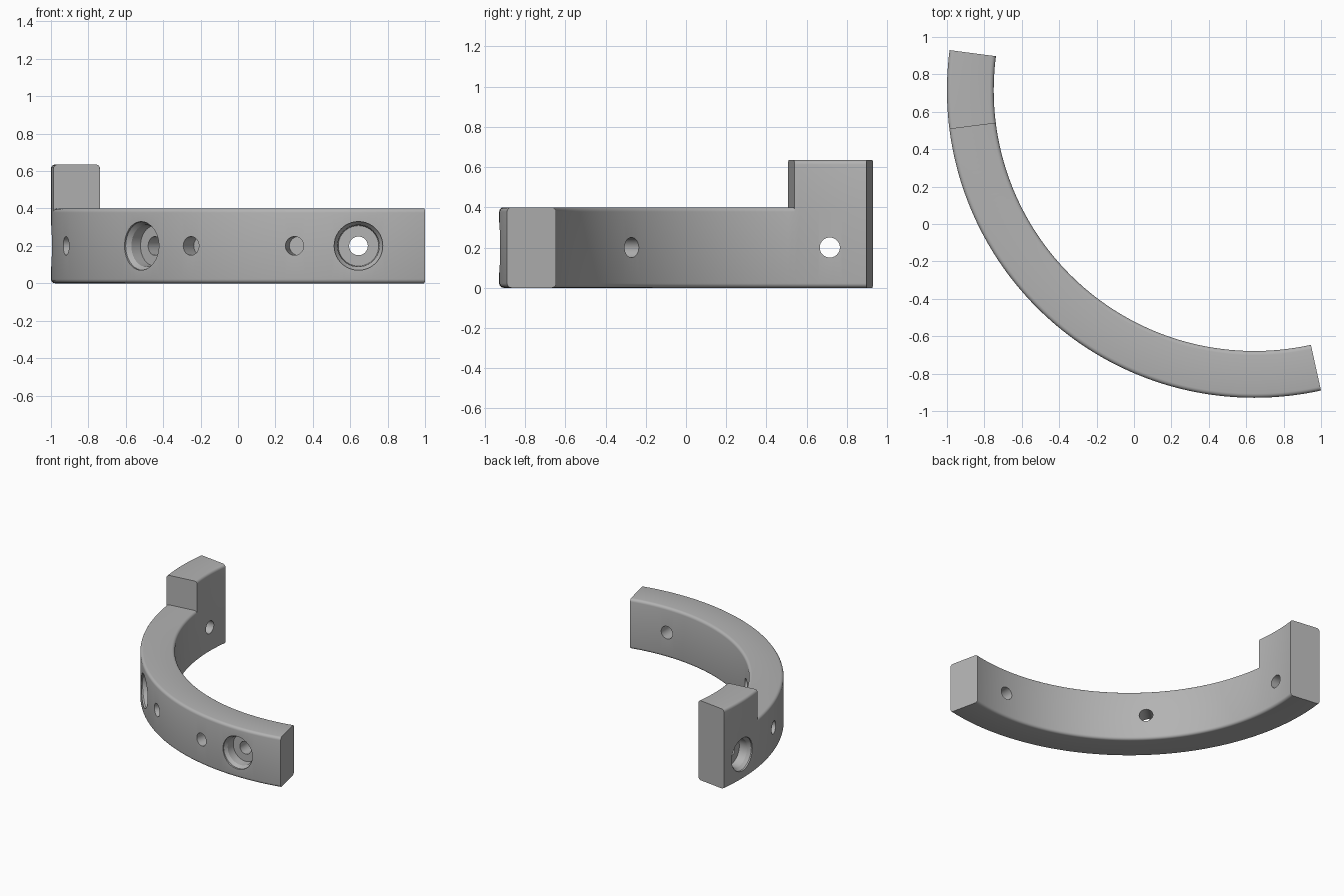
import bpy, bmesh
from math import cos, sin, radians, pi

cube = bpy.data.objects.get("Cube")
if cube:
    bpy.data.objects.remove(cube, do_unlink=True)

CX, CY = 0.644, 0.715            # centre of the arc
R_OUT, R_IN = 1.644, 1.394
BASE_H, POST_H = 0.40, 0.635
FILLET, STEPS = 0.022, 4
START, SEAM, END = 172.5, 187.25, 282.5


def polar(r, z, deg):
    a = radians(deg)
    return (CX + r * cos(a), CY + r * sin(a), z)


def corner(r, z, first):
    """Rounded corner of the cross-section, as (radius, height) points."""
    angles = [radians(first + 90 * i / STEPS) for i in range(STEPS + 1)]
    return [(r + FILLET * cos(a), z + FILLET * sin(a)) for a in angles]


def top_corners(height):
    z = height - FILLET
    return corner(R_OUT - FILLET, z, 0) + corner(R_IN + FILLET, z, 90)


def new_object(name, bm):
    bmesh.ops.recalc_face_normals(bm, faces=bm.faces)
    mesh = bpy.data.meshes.new(name)
    bm.to_mesh(mesh)
    bm.free()
    obj = bpy.data.objects.new(name, mesh)
    bpy.context.collection.objects.link(obj)
    return obj


def add_ring(bm, points, deg):
    return [bm.verts.new(polar(r, z, deg)) for r, z in points]


def bridge(bm, rings):
    for a, b in zip(rings, rings[1:]):
        for i in range(len(a)):
            j = (i + 1) % len(a)
            bm.faces.new((a[i], a[j], b[j], b[i]))


# Curved bracket: low arc with a taller post at one end
bottom = corner(R_IN + FILLET, FILLET, 180) + corner(R_OUT - FILLET, FILLET, 270)
low, high = top_corners(BASE_H), top_corners(POST_H)
post_profile = bottom + [low[0]] + high + [low[-1]]

bm = bmesh.new()
seam_bottom = add_ring(bm, bottom, SEAM)
seam_low = add_ring(bm, low, SEAM)
seam_high = add_ring(bm, high, SEAM)

n_post, n_arc = 12, 76
post = [add_ring(bm, post_profile, START + (SEAM - START) * i / n_post)
        for i in range(n_post)]
post.append(seam_bottom + [seam_low[0]] + seam_high + [seam_low[-1]])
arc = [seam_bottom + seam_low]
arc += [add_ring(bm, bottom + low, SEAM + (END - SEAM) * i / n_arc)
        for i in range(1, n_arc + 1)]
bridge(bm, post)
bridge(bm, arc)
bm.faces.new(post[0])
bm.faces.new(arc[-1])
bm.faces.new([seam_low[0]] + seam_high + seam_low[:0:-1])
bracket = new_object("curved_bracket", bm)


# Radial hole cutters, turned from (distance from centre, hole radius) profiles
def add_cutter(bm, profile, deg, sides=40):
    a = radians(deg)
    rings = []
    for dist, rad in profile:
        ring = []
        for i in range(sides):
            t = 2 * pi * i / sides
            side = rad * cos(t)
            ring.append(bm.verts.new((
                CX + dist * cos(a) - side * sin(a),
                CY + dist * sin(a) + side * cos(a),
                BASE_H / 2 + rad * sin(t))))
        rings.append(ring)
    bridge(bm, rings)
    bm.faces.new(rings[0])
    bm.faces.new(rings[-1])


counterbore = [(1.72, 0.13), (1.63, 0.13), (1.605, 0.112), (1.54, 0.108),
               (1.54, 0.05), (1.3, 0.05)]
blind_hole = [(1.72, 0.05), (1.54, 0.05)]

bm = bmesh.new()
for deg in (180, 225, 270):
    add_cutter(bm, counterbore, deg)
for deg in (198, 237, 258):
    add_cutter(bm, blind_hole, deg)
cutter = new_object("hole_cutter", bm)
cutter.hide_render = True

bpy.ops.object.select_all(action='DESELECT')
bpy.context.view_layer.objects.active = bracket
bracket.select_set(True)
mod = bracket.modifiers.new("holes", 'BOOLEAN')
mod.operation = 'DIFFERENCE'
mod.solver = 'EXACT'
mod.object = cutter
bpy.ops.object.modifier_apply(modifier=mod.name)
bpy.data.objects.remove(cutter, do_unlink=True)

# Plain grey finish
grey = bpy.data.materials.new("grey")
grey.use_nodes = True
colour = (0.45, 0.45, 0.45, 1)
grey.diffuse_color = colour
grey.node_tree.nodes["Principled BSDF"].inputs["Base Color"].default_value = colour
bracket.data.materials.clear()
bracket.data.materials.append(grey)
bpy.ops.object.shade_smooth_by_angle(angle=radians(30))
